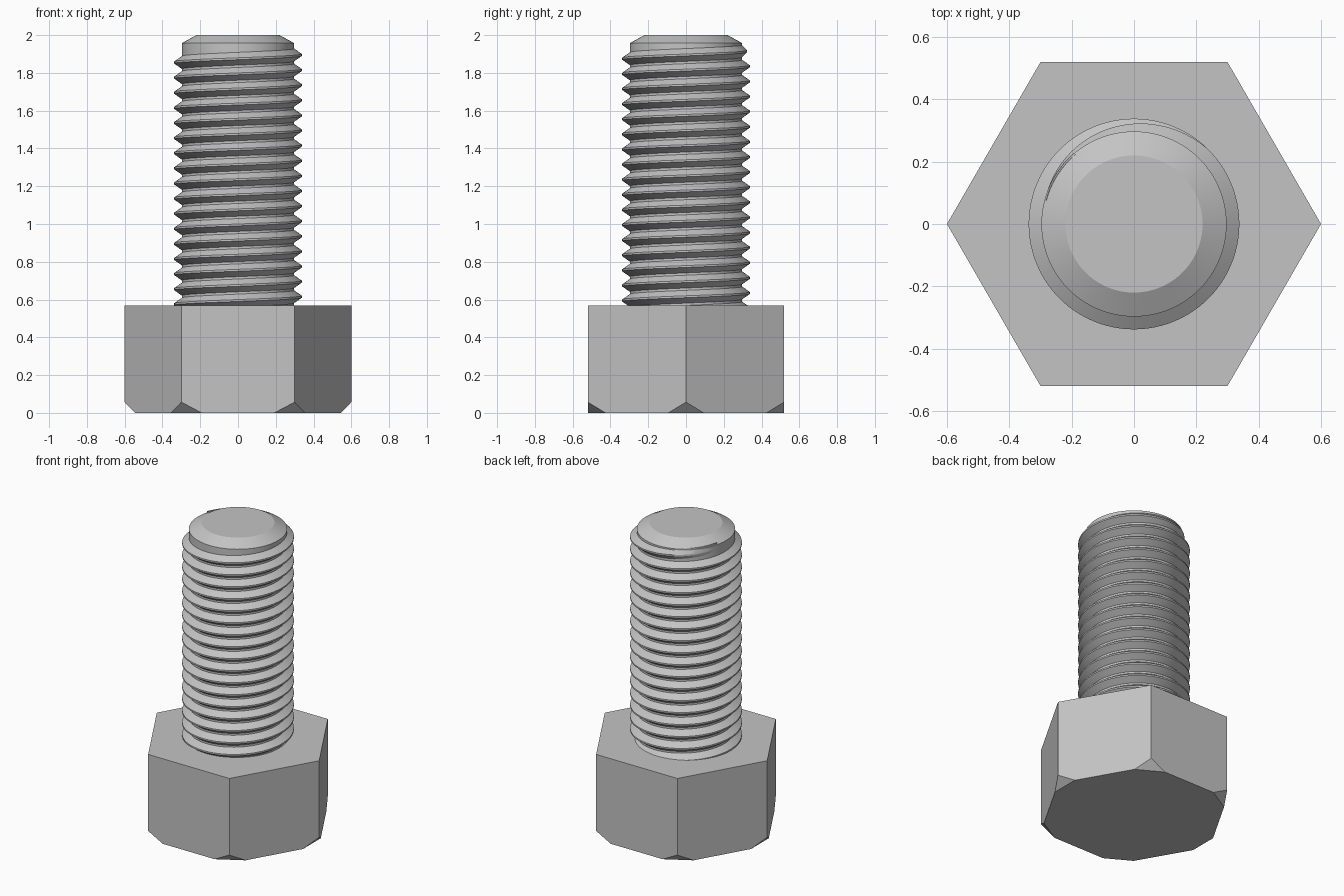
import bpy, bmesh
from math import cos, sin, radians, pi
from mathutils import Vector

cube = bpy.data.objects.get("Cube")
if cube:
    bpy.data.objects.remove(cube, do_unlink=True)

HEAD_R, HEAD_TOP = 0.6, 0.568
ROOT_R, CREST_R = 0.297, 0.338
PITCH = 0.08
STEPS = 96  # divisions per turn

steel = bpy.data.materials.new("grey steel")
steel.use_nodes = True
steel.diffuse_color = (0.55, 0.55, 0.55, 1)
steel.node_tree.nodes["Principled BSDF"].inputs["Base Color"].default_value = (0.55, 0.55, 0.55, 1)


def finish(name, bm, smooth=True):
    bmesh.ops.recalc_face_normals(bm, faces=bm.faces[:])
    mesh = bpy.data.meshes.new(name)
    bm.to_mesh(mesh)
    bm.free()
    mesh.materials.append(steel)
    obj = bpy.data.objects.new(name, mesh)
    bpy.context.collection.objects.link(obj)
    if smooth:
        bpy.ops.object.select_all(action="DESELECT")
        obj.select_set(True)
        bpy.context.view_layer.objects.active = obj
        bpy.ops.object.shade_smooth_by_angle(angle=radians(25))
    return obj


def loft(rings):
    """Closed skin over a list of equal-length point rings, capped at both ends."""
    bm = bmesh.new()
    rows = [[bm.verts.new(p) for p in ring] for ring in rings]
    n = len(rows[0])
    for a, b in zip(rows, rows[1:]):
        for i in range(n):
            j = (i + 1) % n
            bm.faces.new((a[i], a[j], b[j], b[i]))
    bm.faces.new(rows[0])
    bm.faces.new(rows[-1])
    return bm


def circle(r, z, n):
    return [(r * cos(2 * pi * i / n), r * sin(2 * pi * i / n), z) for i in range(n)]


# Hexagonal head with its lower corners cut off flat
head = loft([circle(HEAD_R, 0, 6), circle(HEAD_R, HEAD_TOP, 6)])
for k in range(6):
    out = Vector((cos(k * pi / 3), sin(k * pi / 3), 0))
    cut = bmesh.ops.bisect_plane(
        head, geom=head.verts[:] + head.edges[:] + head.faces[:], dist=1e-5,
        plane_co=out * HEAD_R + Vector((0, 0, 0.057)),
        plane_no=out - Vector((0, 0, 0.95)), clear_outer=True)
    edges = [e for e in cut["geom_cut"] if isinstance(e, bmesh.types.BMEdge)]
    bmesh.ops.holes_fill(head, edges=edges, sides=0)
finish("hex_head", head, smooth=False)

# Shank core with a chamfered tip
finish("shank", loft([circle(r, z, STEPS) for r, z in
                      ((ROOT_R, HEAD_TOP - 0.05), (ROOT_R, 1.958), (0.22, 2.0))]))

# Right-handed thread ridge, starting inside the head and fading out near the tip
TURNS = 18
FADE_START, FADE_END = radians(45), radians(165)
Z_START = 1.895 - TURNS * PITCH
last = int((TURNS + FADE_END / (2 * pi)) * STEPS)
rings = []
for i in range(last + 1):
    t = 2 * pi * i / STEPS
    z = Z_START + PITCH * i / STEPS
    fade = max(0, (t - TURNS * 2 * pi - FADE_START) / (FADE_END - FADE_START))
    crest = CREST_R + (ROOT_R - 0.002 - CREST_R) * fade
    profile = ((ROOT_R - 0.006, -0.038), (crest, -0.005),
               (crest, 0.005), (ROOT_R - 0.006, 0.038))
    rings.append([(r * cos(t), r * sin(t), z + dz) for r, dz in profile])
finish("thread", loft(rings))
